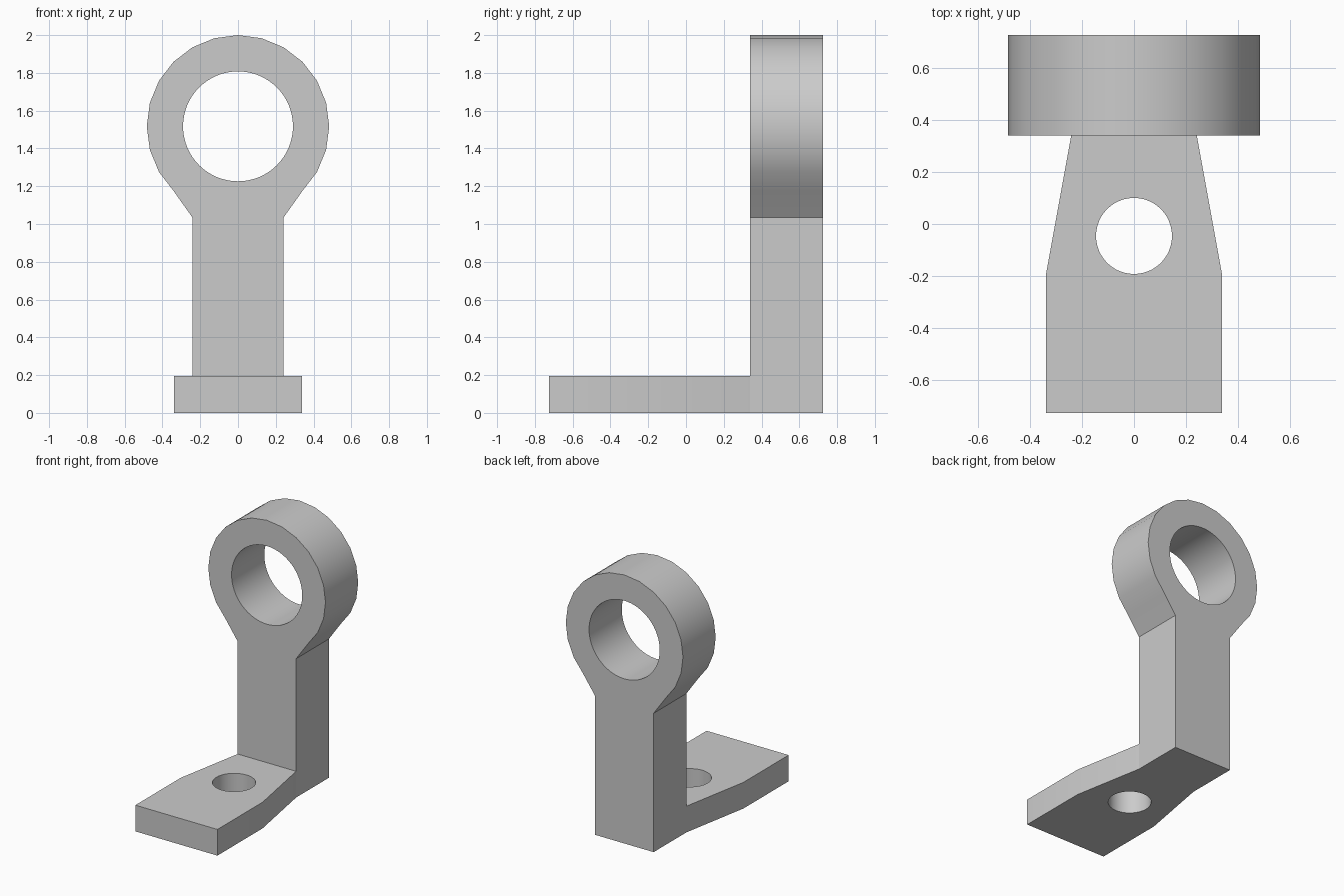
import bpy, bmesh
from math import sin, cos, pi, radians
from mathutils import Vector

cube = bpy.data.objects.get("Cube")
if cube:
    bpy.data.objects.remove(cube, do_unlink=True)

grey = bpy.data.materials.new("plain grey")
grey.use_nodes = True
colour = (0.6, 0.6, 0.6, 1)
grey.diffuse_color = colour
grey.node_tree.nodes["Principled BSDF"].inputs["Base Color"].default_value = colour


def arc(cx, cy, r, start, end, steps):
    """Points along an arc, including both ends; angles in degrees."""
    angles = [radians(start + (end - start) * i / steps) for i in range(steps + 1)]
    return [(cx + r * cos(a), cy + r * sin(a)) for a in angles]


def drilled_part(name, outline, hole, to_3d, depth):
    """Fill an outline around a round hole and extrude it along depth."""
    bm = bmesh.new()
    edges = []
    for loop in (outline, hole):
        verts = [bm.verts.new(to_3d(u, v)) for u, v in loop]
        edges += [bm.edges.new((a, b)) for a, b in zip(verts, verts[1:] + verts[:1])]
    bmesh.ops.triangle_fill(bm, use_beauty=True, edges=edges)
    result = bmesh.ops.extrude_face_region(bm, geom=bm.faces[:], use_keep_orig=True)
    moved = [g for g in result["geom"] if isinstance(g, bmesh.types.BMVert)]
    bmesh.ops.translate(bm, verts=moved, vec=Vector(depth))
    bmesh.ops.recalc_face_normals(bm, faces=bm.faces[:])
    mesh = bpy.data.meshes.new(name)
    bm.to_mesh(mesh)
    bm.free()
    mesh.materials.append(grey)
    obj = bpy.data.objects.new(name, mesh)
    bpy.context.collection.objects.link(obj)
    bpy.ops.object.select_all(action="DESELECT")
    obj.select_set(True)
    bpy.context.view_layer.objects.active = obj
    bpy.ops.object.shade_smooth_by_angle(angle=radians(30))
    return obj


# Shared dimensions
half_stem, front_y, back_y = 0.241, 0.34, 0.725
eye_z, eye_r, bore_r = 1.517, 0.483, 0.291
neck_z = eye_z - eye_r

# Upright stem flaring into a faceted eye with a smooth bore
upright_outline = [(-half_stem, 0), (half_stem, 0), (half_stem, neck_z)]
upright_outline += arc(0, eye_z, eye_r, -45, 225, 18)
upright_outline += [(-half_stem, neck_z)]
drilled_part("upright_eye", upright_outline,
             arc(0, eye_z, bore_r, 0, 360, 64)[:-1],
             lambda u, v: (u, front_y, v), (0, back_y - front_y, 0))

# Tapered foot with a bolt hole
half_foot = 0.338
foot_outline = [(-half_foot, -back_y), (half_foot, -back_y), (half_foot, -0.193),
                (half_stem, front_y), (-half_stem, front_y), (-half_foot, -0.193)]
drilled_part("foot_plate", foot_outline,
             arc(0, -0.046, 0.146, 0, 360, 48)[:-1],
             lambda u, v: (u, v, 0), (0, 0, 0.195))
